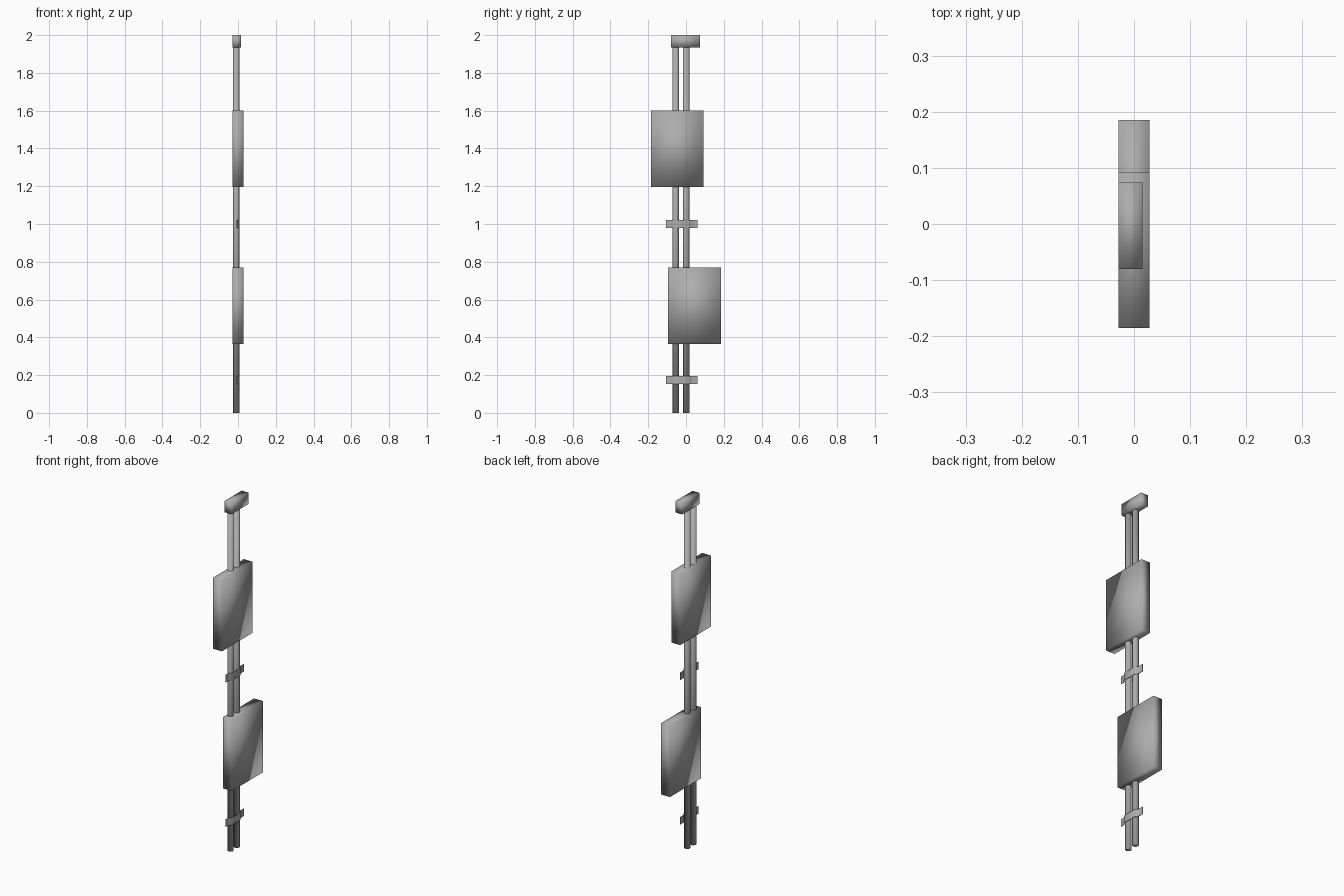
import bpy, bmesh
from mathutils import Matrix, Vector

if "Cube" in bpy.data.objects:
    bpy.data.objects.remove(bpy.data.objects["Cube"])

# Dark grey finish shared by every part
grey = bpy.data.materials.new("dark_grey")
grey.diffuse_color = (0.42, 0.42, 0.42, 1)
grey.use_nodes = True
grey.node_tree.nodes["Principled BSDF"].inputs["Base Color"].default_value = grey.diffuse_color


def add_object(name, bm):
    bmesh.ops.recalc_face_normals(bm, faces=bm.faces[:])
    mesh = bpy.data.meshes.new(name)
    bm.to_mesh(mesh)
    bm.free()
    for p in mesh.polygons:
        p.use_smooth = True
    mesh.materials.append(grey)
    obj = bpy.data.objects.new(name, mesh)
    bpy.context.collection.objects.link(obj)
    return obj


def box(name, lo, hi):
    lo, hi = Vector(lo), Vector(hi)
    bm = bmesh.new()
    bmesh.ops.create_cube(bm, size=1, matrix=Matrix.Translation((lo + hi) / 2)
                          @ Matrix.Diagonal((*(hi - lo), 1)))
    return add_object(name, bm)


def pole(name, x, y, radius, z0, z1):
    bm = bmesh.new()
    bmesh.ops.create_cone(bm, cap_ends=True, segments=16, radius1=radius, radius2=radius,
                          depth=z1 - z0, matrix=Matrix.Translation((x, y, (z0 + z1) / 2)))
    return add_object(name, bm)


def strap(name, z0, z1):
    # Thin bent strip: flat end tabs, raised middle passing over both poles
    path = [(-0.004, -0.105), (-0.004, -0.084), (0.001, -0.076), (0.0085, -0.066),
            (0.0085, 0.012), (0.001, 0.022), (-0.004, 0.030), (-0.004, 0.060)]
    bm = bmesh.new()
    layers = [[[bm.verts.new((x - dx, y, z)) for x, y in path] for z in (z0, z1)]
              for dx in (0.0, 0.003)]
    (a, b), (c, d) = layers
    for i in range(len(path) - 1):
        for p, q in ((a, b), (b, d), (d, c), (c, a)):
            bm.faces.new((p[i], p[i + 1], q[i + 1], q[i]))
    for i in (0, -1):
        bm.faces.new((a[i], b[i], d[i], c[i]))
    obj = add_object(name, bm)
    bpy.context.view_layer.objects.active = obj
    obj.select_set(True)
    bpy.ops.object.shade_smooth_by_angle(angle=1.0)
    obj.select_set(False)
    return obj


# Twin upright poles
for i, y in enumerate((-0.054, 0.001)):
    pole(f"pole_{i + 1}", -0.009, y, 0.0165, 0.0, 1.94)

# End cap joining the poles
box("top_cap", (-0.028, -0.080, 1.935), (0.015, 0.074, 2.0))

# Offset flat panels
box("upper_panel", (-0.028, -0.185, 1.196), (0.028, 0.092, 1.602))
box("lower_panel", (-0.028, -0.095, 0.364), (0.028, 0.185, 0.771))

# Mounting straps
strap("middle_strap", 0.979, 1.021)
strap("lower_strap", 0.154, 0.196)
